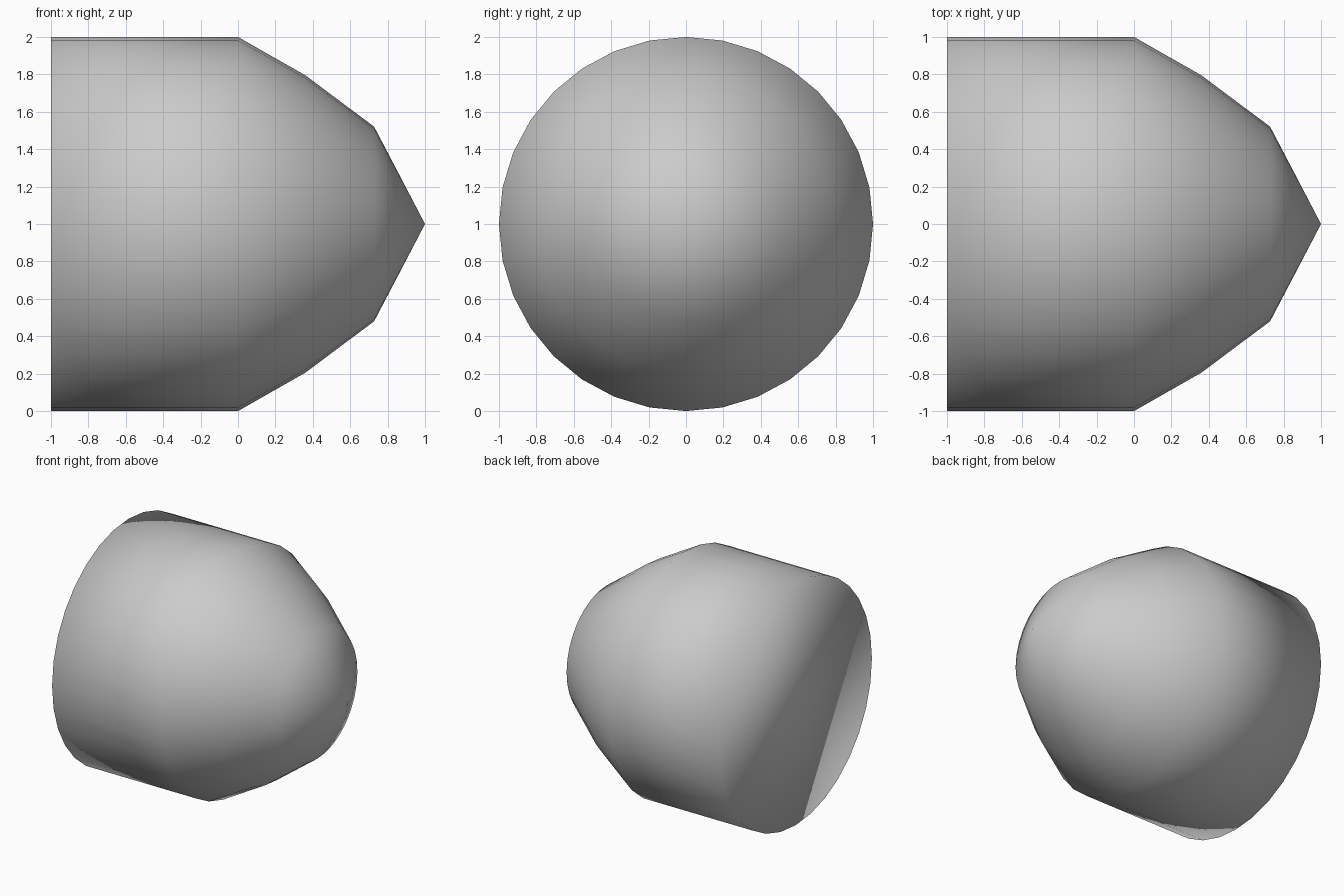
import bpy, bmesh
from math import cos, sin, pi

if "Cube" in bpy.data.objects:
    bpy.data.objects.remove(bpy.data.objects["Cube"])

SEGMENTS = 32
# (x, radius) rings of the turned profile, from flat base towards the tip
PROFILE = [(-1.0, 1.0), (0.0, 1.0), (0.36, 0.795), (0.728, 0.52)]
TIP_X = 1.0
CENTRE_Z = 1.0

bm = bmesh.new()


def ring(x, r):
    return [bm.verts.new((x, r * cos(2 * pi * i / SEGMENTS),
                          CENTRE_Z + r * sin(2 * pi * i / SEGMENTS)))
            for i in range(SEGMENTS)]


# Side walls, turned around the x axis
rings = [ring(x, r) for x, r in PROFILE]
for a, b in zip(rings, rings[1:]):
    for i in range(SEGMENTS):
        j = (i + 1) % SEGMENTS
        bm.faces.new((a[i], a[j], b[j], b[i]))

# Pointed nose
tip = bm.verts.new((TIP_X, 0, CENTRE_Z))
for i in range(SEGMENTS):
    bm.faces.new((rings[-1][i], rings[-1][(i + 1) % SEGMENTS], tip))

# Flat base, one polygon
bm.faces.new(rings[0][::-1])

# Fully smooth shading, also across the base rim
bmesh.ops.recalc_face_normals(bm, faces=bm.faces)
for f in bm.faces:
    f.smooth = True

mesh = bpy.data.meshes.new("bullet_body")
bm.to_mesh(mesh)
bm.free()
bpy.context.collection.objects.link(bpy.data.objects.new("bullet_body", mesh))
